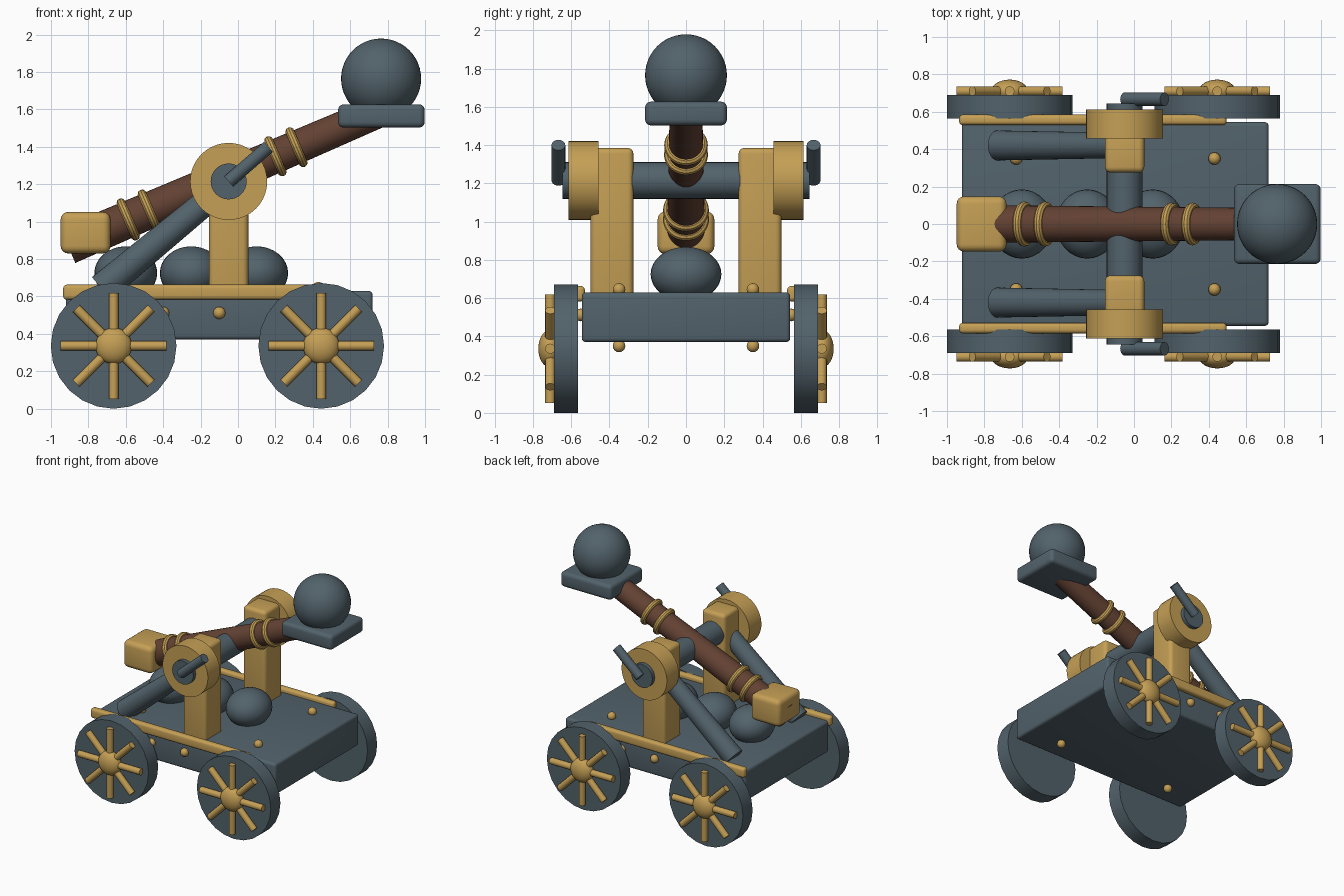
import bpy, math
from mathutils import Vector

if "Cube" in bpy.data.objects:
    bpy.data.objects.remove(bpy.data.objects["Cube"])


def material(name, rgb):
    m = bpy.data.materials.new(name)
    m.diffuse_color = (*rgb, 1)
    m.use_nodes = True
    m.node_tree.nodes["Principled BSDF"].inputs["Base Color"].default_value = m.diffuse_color
    return m


SLATE = material("slate iron", (0.085, 0.123, 0.147))
GOLD = material("golden brass", (0.56, 0.35, 0.092))
BROWN = material("brown wood", (0.125, 0.054, 0.033))


def finish(name, mat):
    ob = bpy.context.object
    ob.name = name
    ob.data.materials.append(mat)
    bpy.ops.object.shade_smooth_by_angle(angle=math.radians(35))
    return ob


def box(name, mat, lo, hi, bevel):
    """Rounded box between two opposite corners."""
    lo, hi = Vector(lo), Vector(hi)
    bpy.ops.mesh.primitive_cube_add(size=1, location=(lo + hi) / 2)
    ob = bpy.context.object
    ob.scale = hi - lo
    bpy.ops.object.transform_apply(location=False, rotation=False, scale=True)
    mod = ob.modifiers.new("rounding", "BEVEL")
    mod.width, mod.segments = bevel, 4
    bpy.ops.object.modifier_apply(modifier=mod.name)
    return finish(name, mat)


def rod(name, mat, a, b, r1, r2=None, sides=32):
    """Straight or tapered round bar from a to b."""
    a, b = Vector(a), Vector(b)
    bpy.ops.mesh.primitive_cone_add(vertices=sides, radius1=r1, radius2=r1 if r2 is None else r2,
                                    depth=(b - a).length, location=(a + b) / 2)
    bpy.context.object.rotation_euler = (b - a).to_track_quat("Z", "Y").to_euler()
    return finish(name, mat)


def ball(name, mat, centre, radii, segs=32):
    bpy.ops.mesh.primitive_uv_sphere_add(segments=segs, ring_count=segs // 2, radius=1, location=centre)
    bpy.context.object.scale = radii
    return finish(name, mat)


# Deck and stored shot
box("deck", SLATE, (-0.92, -0.545, 0.37), (0.72, 0.545, 0.63), 0.022)
for x in (-0.6, -0.25, 0.1):
    ball("stored_shot", SLATE, (x, 0, 0.725), (0.168, 0.185, 0.143))

AXLE_X, AXLE_Z = -0.05, 1.215

for s in (-1, 1):
    # Wheels with spokes and hubs
    for x in (-0.665, 0.445):
        rod("wheel", SLATE, (x, s * 0.565, 0.336), (x, s * 0.69, 0.336), 0.336, sides=24)
        for i in range(4):
            d = Vector((math.cos(i * math.pi / 4), 0, math.sin(i * math.pi / 4))) * 0.283
            c = Vector((x, s * 0.71, 0.336))
            rod("spoke_pair", GOLD, c - d, c + d, 0.026, sides=16)
        ball("hub", GOLD, (x, s * 0.712, 0.336), (0.097, 0.06, 0.097))

    # Side rails and rivets
    box("side_rail", GOLD, (-0.935, s * 0.557 - 0.028, 0.583), (0.495, s * 0.557 + 0.028, 0.663), 0.02)
    for x in (-0.4, -0.1, 0.2):
        ball("side_rivet", GOLD, (x, s * 0.55, 0.512), (0.033,) * 3, 16)
    for x in (-0.63, 0.43):
        for z in (0.35, 0.645):
            ball("deck_rivet", GOLD, (x, s * 0.35, z), (0.033,) * 3, 16)

    # Uprights, bearing drums, braces and cranks
    box("post", GOLD, (-0.155, s * 0.387 - 0.112, 0.6), (0.055, s * 0.387 + 0.112, 1.385), 0.03)
    rod("bearing_drum", GOLD, (AXLE_X, s * 0.457, AXLE_Z), (AXLE_X, s * 0.613, AXLE_Z), 0.206, sides=40)
    rod("brace", SLATE, (-0.73, s * 0.42, 0.642), (AXLE_X, s * 0.42, 1.205), 0.08, 0.067)
    rod("crank", SLATE, (AXLE_X, s * 0.667, AXLE_Z), (0.163, s * 0.667, 1.40), 0.036, sides=20)

# Cross axle
rod("axle", SLATE, (AXLE_X, -0.645, AXLE_Z), (AXLE_X, 0.645, AXLE_Z), 0.096)

# Throwing arm with binding rings
tail, tip = Vector((-0.91, 0, 0.873)), Vector((0.75, 0, 1.586))
rod("throwing_arm", BROWN, tail, tip, 0.102, 0.085)
for x in (-0.587, -0.475, 0.2, 0.313):
    t = (x - tail.x) / (tip.x - tail.x)
    bpy.ops.mesh.primitive_torus_add(major_radius=0.099 - 0.012 * t, minor_radius=0.024,
                                     major_segments=32, minor_segments=10, location=tail.lerp(tip, t))
    bpy.context.object.rotation_euler = (tip - tail).to_track_quat("Z", "Y").to_euler()
    finish("binding_ring", GOLD)

# Counterweight, tray and loaded shot
box("counterweight", GOLD, (-0.948, -0.148, 0.83), (-0.682, 0.148, 1.052), 0.04)
box("tray", SLATE, (0.535, -0.214, 1.503), (0.998, 0.214, 1.627), 0.03)
ball("loaded_shot", SLATE, (0.765, 0, 1.765), (0.214,) * 3, 48)
